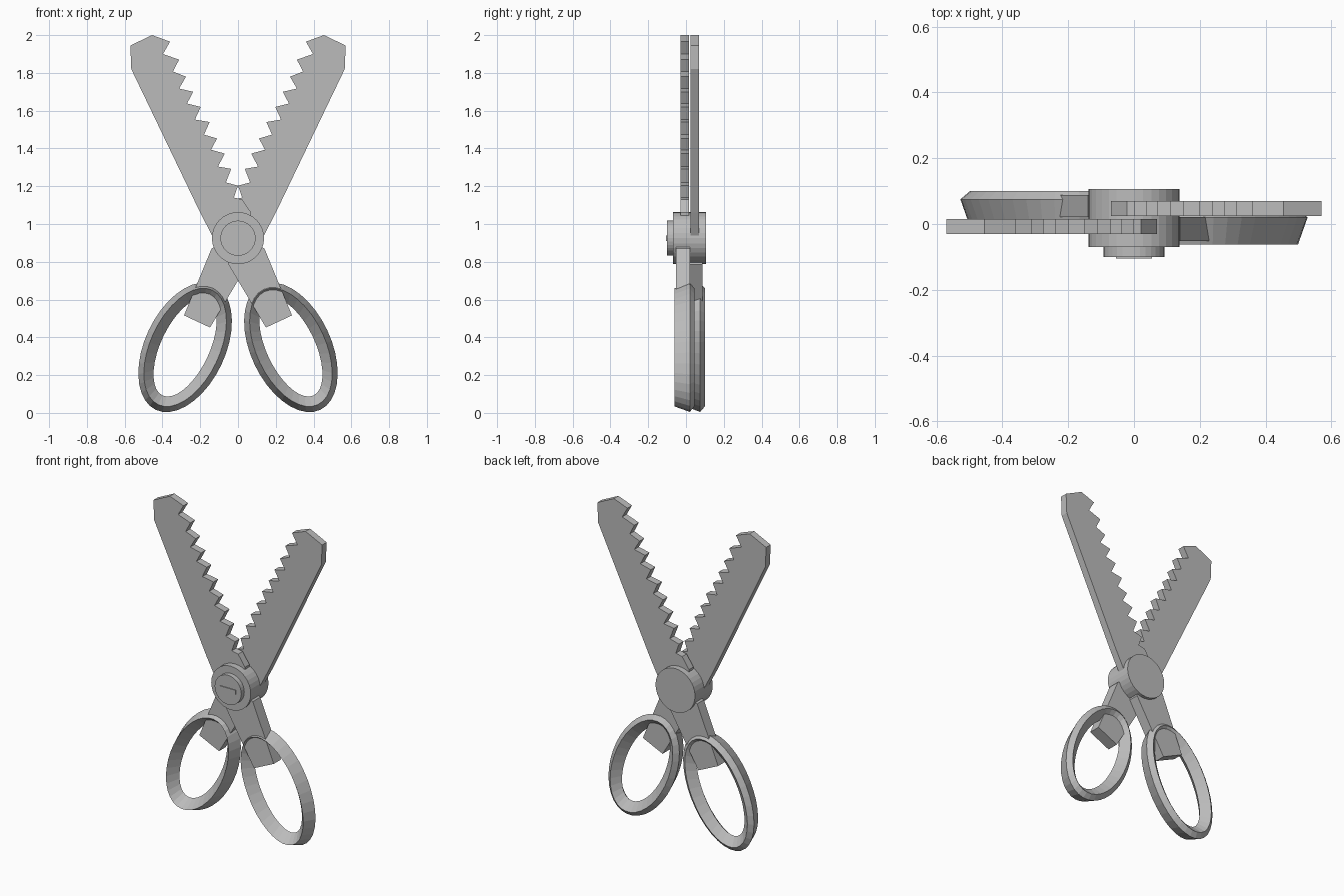
import bpy, bmesh, math

if "Cube" in bpy.data.objects:
    bpy.data.objects.remove(bpy.data.objects["Cube"])

OFFSET = 0.055      # depth step between the two halves
PIVOT_Z = 0.925

steel = bpy.data.materials.new("light_grey")
steel.diffuse_color = (0.5, 0.5, 0.5, 1)
steel.use_nodes = True
steel.node_tree.nodes["Principled BSDF"].inputs["Base Color"].default_value = steel.diffuse_color


def finish(bm, name):
    bmesh.ops.recalc_face_normals(bm, faces=bm.faces)
    mesh = bpy.data.meshes.new(name)
    bm.to_mesh(mesh)
    bm.free()
    mesh.materials.append(steel)
    obj = bpy.data.objects.new(name, mesh)
    bpy.context.collection.objects.link(obj)
    return obj


def plate(name, outline, y0, y1, side=1):
    """Extrude an x-z outline between two depths; side = -1 mirrors it."""
    bm = bmesh.new()
    face = bm.faces.new([bm.verts.new((side * x, y0, z)) for x, z in outline])
    out = bmesh.ops.extrude_face_region(bm, geom=[face])
    for v in out["geom"]:
        if isinstance(v, bmesh.types.BMVert):
            v.co.y = y1
    return finish(bm, name)


def disc(name, radius, y0, y1, sides=32):
    pts = [(radius * math.cos(2 * math.pi * i / sides),
            PIVOT_Z + radius * math.sin(2 * math.pi * i / sides)) for i in range(sides)]
    return plate(name, pts, y0, y1)


def ring(name, side, dy, sides=36):
    """Tilted elliptical finger loop with a four-sided section (inset, depth)."""
    section = [(0.03, -0.062), (0.0, 0.02), (0.03, 0.045), (0.084, 0.0)]
    tilt = math.radians(25.2)
    bm = bmesh.new()
    loops = []
    for i in range(sides):
        t = 2 * math.pi * i / sides
        loop = []
        for inset, y in section:
            u = (0.213 - inset) * math.cos(t)
            w = (0.3655 - inset) * math.sin(t)
            x = 0.28 + u * math.cos(tilt) - w * math.sin(tilt)
            z = 0.347 + u * math.sin(tilt) + w * math.cos(tilt)
            loop.append(bm.verts.new((side * x, y + dy, z)))
        loops.append(loop)
    for i in range(sides):
        a, b = loops[i], loops[(i + 1) % sides]
        for j in range(4):
            k = (j + 1) % 4
            bm.faces.new((a[j], a[k], b[k], b[j]))
    return finish(bm, name)


# Blade outline: back edge and tip, then saw teeth (tip, notch) down to the pivot
blade = [(0.05, 0.9), (-0.10, 0.87), (-0.14, 0.945), (-0.20, 1.06),
         (-0.565, 1.82), (-0.57, 1.945), (-0.455, 2.0)]
teeth = [(-0.36, 1.965), (-0.397, 1.90), (-0.312, 1.87), (-0.344, 1.807),
         (-0.275, 1.78), (-0.312, 1.717), (-0.237, 1.70), (-0.27, 1.638),
         (-0.197, 1.62), (-0.228, 1.553), (-0.15, 1.54), (-0.18, 1.473),
         (-0.111, 1.453), (-0.143, 1.393), (-0.07, 1.373), (-0.106, 1.304),
         (-0.036, 1.292), (-0.064, 1.22), (0.0, 1.203), (-0.022, 1.14),
         (0.022, 1.13), (0.07, 1.06)]
blade += [(-0.405, 1.982)] + teeth

# Arm outline: from the pivot to the square end inside the loop
arm = [(0.14, 0.87), (0.286, 0.516), (0.148, 0.452), (-0.05, 0.785),
       (-0.04, 0.9), (0.06, 0.92)]

# Front half as drawn, rear half mirrored and pushed back
for label, side, dy, arm_y in (("front", 1, 0, (-0.052, 0.022)),
                               ("rear", -1, OFFSET, (0.022, 0.088))):
    plate(label + "_blade", blade, -0.03 + dy, 0.015 + dy, side)
    plate(label + "_arm", arm, arm_y[0], arm_y[1], side)
    ring(label + "_finger_loop", side, dy)

# Pivot hub, screw head and raised bar
disc("pivot_hub", 0.138, -0.07, 0.107)
disc("screw_head", 0.093, -0.1, -0.06)
plate("screw_bar", [(-0.055, PIVOT_Z - 0.014), (0.055, PIVOT_Z - 0.014),
                    (0.055, PIVOT_Z + 0.014), (-0.055, PIVOT_Z + 0.014)], -0.105, -0.09)
